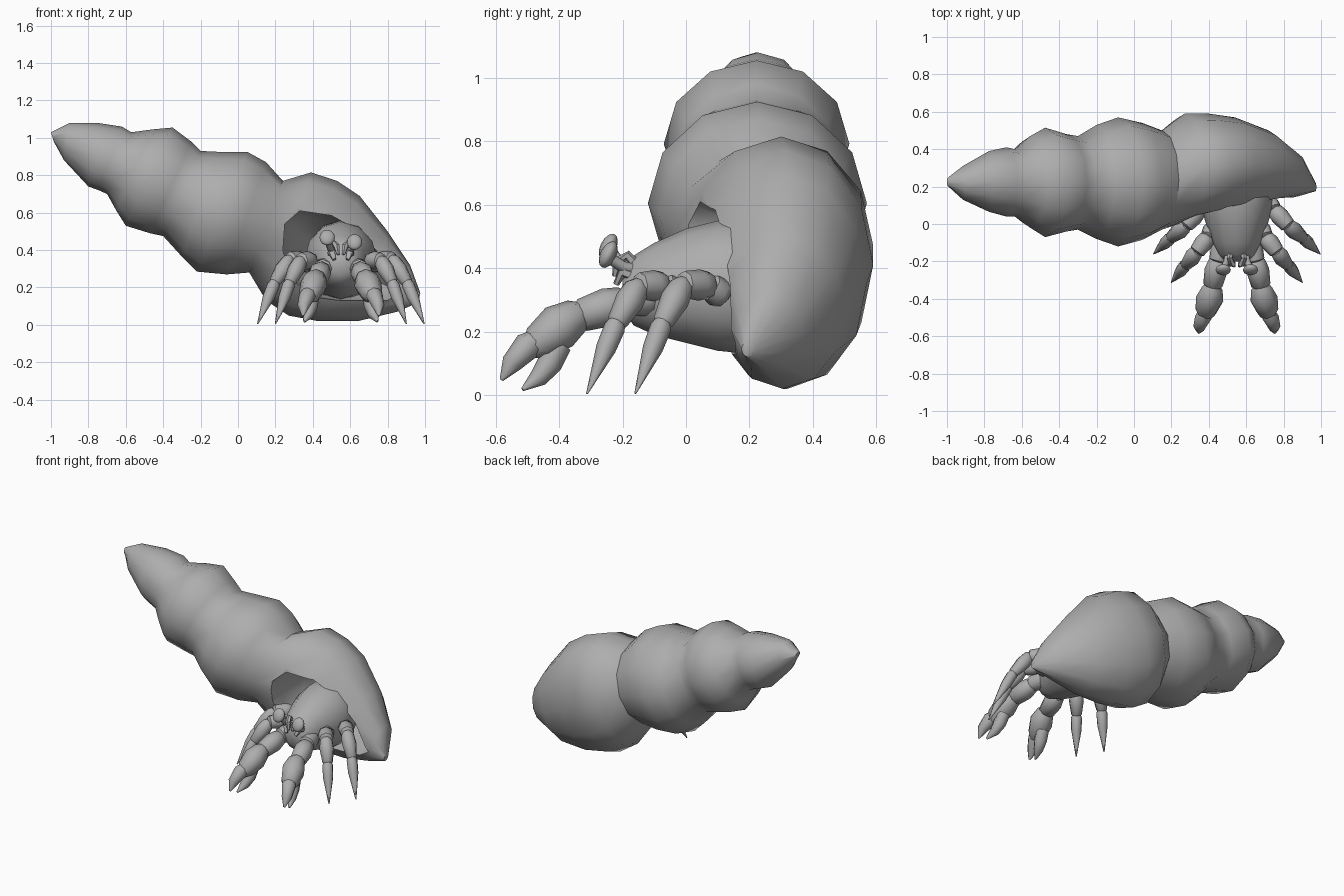
import bpy, bmesh, math
from mathutils import Vector

grey = bpy.data.materials.new("plain grey")
grey.diffuse_color = (0.42, 0.42, 0.42, 1)
CX = 0.55  # crab's own symmetry line


def finish(obj, angle=50):
    if not obj.data.materials:
        obj.data.materials.append(grey)
    bpy.ops.object.select_all(action='DESELECT')
    obj.select_set(True)
    bpy.context.view_layer.objects.active = obj
    bpy.ops.object.shade_smooth_by_angle(angle=math.radians(angle))


def loft(name, chains):
    """One mesh from several chains of rings, each capped at both ends."""
    bm = bmesh.new()
    for rings in chains:
        loops = [[bm.verts.new(p) for p in r] for r in rings]
        n = len(loops[0])
        for a, b in zip(loops, loops[1:]):
            for i in range(n):
                j = (i + 1) % n
                bm.faces.new((a[i], a[j], b[j], b[i]))
        bm.faces.new(loops[0])
        bm.faces.new(loops[-1][::-1])
    bmesh.ops.recalc_face_normals(bm, faces=bm.faces)
    me = bpy.data.meshes.new(name)
    bm.to_mesh(me)
    bm.free()
    obj = bpy.data.objects.new(name, me)
    bpy.context.collection.objects.link(obj)
    return obj


def tube(points, side=1, n=8):
    """Rings around a path of (offset from CX, y, z, radius)."""
    ps = [Vector((CX + side * p[0], p[1], p[2])) for p in points]
    rings = []
    for k, p in enumerate(ps):
        t = (ps[min(k + 1, len(ps) - 1)] - ps[max(k - 1, 0)]).normalized()
        u = t.cross(Vector((1, 0, 0))).normalized()
        v = t.cross(u)
        rings.append([p + points[k][3] * (u * math.cos(a) + v * math.sin(a))
                      for a in (2 * math.pi * i / n for i in range(n))])
    return rings


def segment(a, b, ra, rb, bulge=1.15):
    """Limb segment swelling between two joints."""
    a, b = Vector(a), Vector(b)
    m = a.lerp(b, 0.4)
    e0, e1 = a.lerp(b, -0.08), a.lerp(b, 1.04)
    return [(*e0, ra * 0.6), (*a.lerp(b, 0.06), ra), (*m, max(ra, rb) * bulge),
            (*b.lerp(a, 0.05), rb), (*e1, rb * 0.6)]


# Shell: rings as top x,z / bottom x,z / front y, back y
whorls = [
    (-1.0, 1.03, -0.985, 0.98, 0.20, 0.25), (-0.90, 1.08, -0.93, 0.88, 0.13, 0.31),
    (-0.75, 1.08, -0.80, 0.74, 0.065, 0.39), (-0.62, 1.06, -0.745, 0.72, 0.04, 0.41),
    (-0.57, 1.03, -0.70, 0.70, 0.04, 0.40), (-0.46, 1.045, -0.65, 0.61, -0.02, 0.47),
    (-0.35, 1.055, -0.60, 0.53, -0.07, 0.515), (-0.25, 0.98, -0.47, 0.49, -0.04, 0.48),
    (-0.20, 0.93, -0.40, 0.475, -0.03, 0.47), (-0.10, 0.925, -0.30, 0.365, -0.08, 0.53),
    (0.05, 0.925, -0.22, 0.285, -0.12, 0.57), (0.15, 0.87, -0.06, 0.27, -0.085, 0.54),
    (0.24, 0.77, 0.06, 0.28, -0.03, 0.50), (0.39, 0.815, 0.15, 0.13, 0.01, 0.59),
    (0.53, 0.77, 0.27, 0.05, 0.04, 0.59), (0.65, 0.69, 0.43, 0.02, 0.07, 0.57),
    (0.80, 0.50, 0.64, 0.02, 0.11, 0.50), (0.92, 0.32, 0.85, 0.07, 0.15, 0.37),
    (0.975, 0.17, 0.965, 0.12, 0.175, 0.22)]
rings = []
for tx, tz, bx, bz, y0, y1 in whorls:
    ring = []
    for i in range(12):
        a = 2 * math.pi * i / 12
        s = 0.5 + 0.5 * math.cos(a)
        ring.append((bx + (tx - bx) * s, (y0 + y1) / 2 + (y1 - y0) / 2 * math.sin(a),
                     bz + (tz - bz) * s))
    rings.append(ring)
shell = loft("shell", [rings])
shell.data.materials.append(grey)

# Aperture hollow, narrowing inward
mouth = [(0.25, 0.54), (0.33, 0.61), (0.50, 0.585), (0.65, 0.50), (0.78, 0.35), (0.87, 0.17),
         (0.80, 0.13), (0.55, 0.13), (0.40, 0.15), (0.28, 0.25), (0.24, 0.40)]
cutter = loft("aperture_cutter", [[
    [(0.52 + (x - 0.52) * k, y, 0.35 + (z - 0.35) * k) for x, z in mouth]
    for y, k in ((-0.3, 1.0), (0.15, 1.0), (0.30, 0.85), (0.44, 0.5))]])
cutter.data.materials.append(grey)
cutter.hide_render = True
mod = shell.modifiers.new("aperture", 'BOOLEAN')
mod.operation, mod.object, mod.solver = 'DIFFERENCE', cutter, 'EXACT'
bpy.context.view_layer.objects.active = shell
bpy.ops.object.modifier_apply(modifier=mod.name)
bpy.data.objects.remove(cutter)
finish(shell)

# Crab body: y, half width, bottom z, top z
sections = [(0.34, 0.13, 0.2, 0.48), (0.2, 0.19, 0.13, 0.56), (0.1, 0.195, 0.14, 0.55),
            (0.0, 0.165, 0.165, 0.525), (-0.1, 0.13, 0.19, 0.48),
            (-0.165, 0.10, 0.22, 0.44), (-0.2, 0.065, 0.27, 0.38)]
body = loft("body", [[
    [(CX + w * math.cos(a), y, (lo + hi) / 2 + (hi - lo) / 2 * math.sin(a))
     for a in (2 * math.pi * i / 12 for i in range(12))] for y, w, lo, hi in sections]])
finish(body)

for side, tag in ((-1, "left"), (1, "right")):
    dz = 0.012 if side < 0 else -0.012
    # Eyes on stalks
    finish(loft(tag + "_eye_stalk", [tube([
        (0.04, -0.15, 0.39, 0.022), (0.055, -0.20, 0.405, 0.018),
        (0.07, -0.235, 0.44 + dz, 0.018)], side)]))
    bpy.ops.mesh.primitive_uv_sphere_add(segments=12, ring_count=8, radius=1,
        location=(CX + side * 0.073, -0.245, 0.455 + dz), rotation=(-0.45, 0, 0))
    eye = bpy.context.object
    eye.name = tag + "_eye"
    eye.scale = (0.041, 0.025, 0.045)
    finish(eye)
    # Small feelers and mouthparts
    finish(loft(tag + "_feeler", [
        tube([(0.03, -0.15, 0.40, 0.02), (0.04, -0.185, 0.44, 0.016),
              (0.022, -0.215, 0.42, 0.018), (0.014, -0.225, 0.375, 0.008)], side, 6),
        tube([(0.055, -0.15, 0.37, 0.022), (0.05, -0.20, 0.39, 0.02),
              (0.035, -0.22, 0.35, 0.01)], side, 6)]))
    # Claw: arm, wrist, palm and two fingers
    finish(loft(tag + "_claw", [tube(c, side) for c in (
        segment((0.07, -0.08, 0.31), (0.10, -0.20, 0.30), 0.045, 0.05),
        segment((0.10, -0.19, 0.295), (0.13, -0.335, 0.25), 0.05, 0.052, 1.18),
        [(0.128, -0.315, 0.265, 0.03), (0.132, -0.345, 0.25, 0.056),
         (0.145, -0.40, 0.215, 0.074), (0.165, -0.465, 0.165, 0.058),
         (0.172, -0.495, 0.14, 0.03)],
        [(0.168, -0.465, 0.175, 0.035), (0.18, -0.50, 0.155, 0.045),
         (0.20, -0.55, 0.10, 0.033), (0.203, -0.582, 0.048, 0.006)],
        [(0.155, -0.40, 0.16, 0.04), (0.163, -0.43, 0.10, 0.04),
         (0.175, -0.465, 0.055, 0.03), (0.195, -0.515, 0.018, 0.006)])]))
    # Walking legs: joints from the body to the pointed tip
    for name, j in (
            ("front_leg", [(0.12, 0.0, 0.30), (0.155, -0.07, 0.345), (0.215, -0.15, 0.345),
                           (0.275, -0.22, 0.225), (0.35, -0.312, 0.005)]),
            ("rear_leg", [(0.17, 0.12, 0.31), (0.20, 0.075, 0.345), (0.275, -0.01, 0.35),
                          (0.355, -0.075, 0.225), (0.445, -0.16, 0.005)])):
        tip, knee = Vector(j[4]), Vector(j[3])
        claw = [(*knee.lerp(tip, -0.08), 0.022), (*knee.lerp(tip, 0.05), 0.034),
                (*knee.lerp(tip, 0.35), 0.032), (*tip, 0.003)]
        parts = [segment(j[0], j[1], 0.04, 0.042), segment(j[1], j[2], 0.043, 0.042),
                 segment(j[2], j[3], 0.04, 0.033), claw]
        finish(loft(tag + "_" + name, [tube(p, side) for p in parts]))
